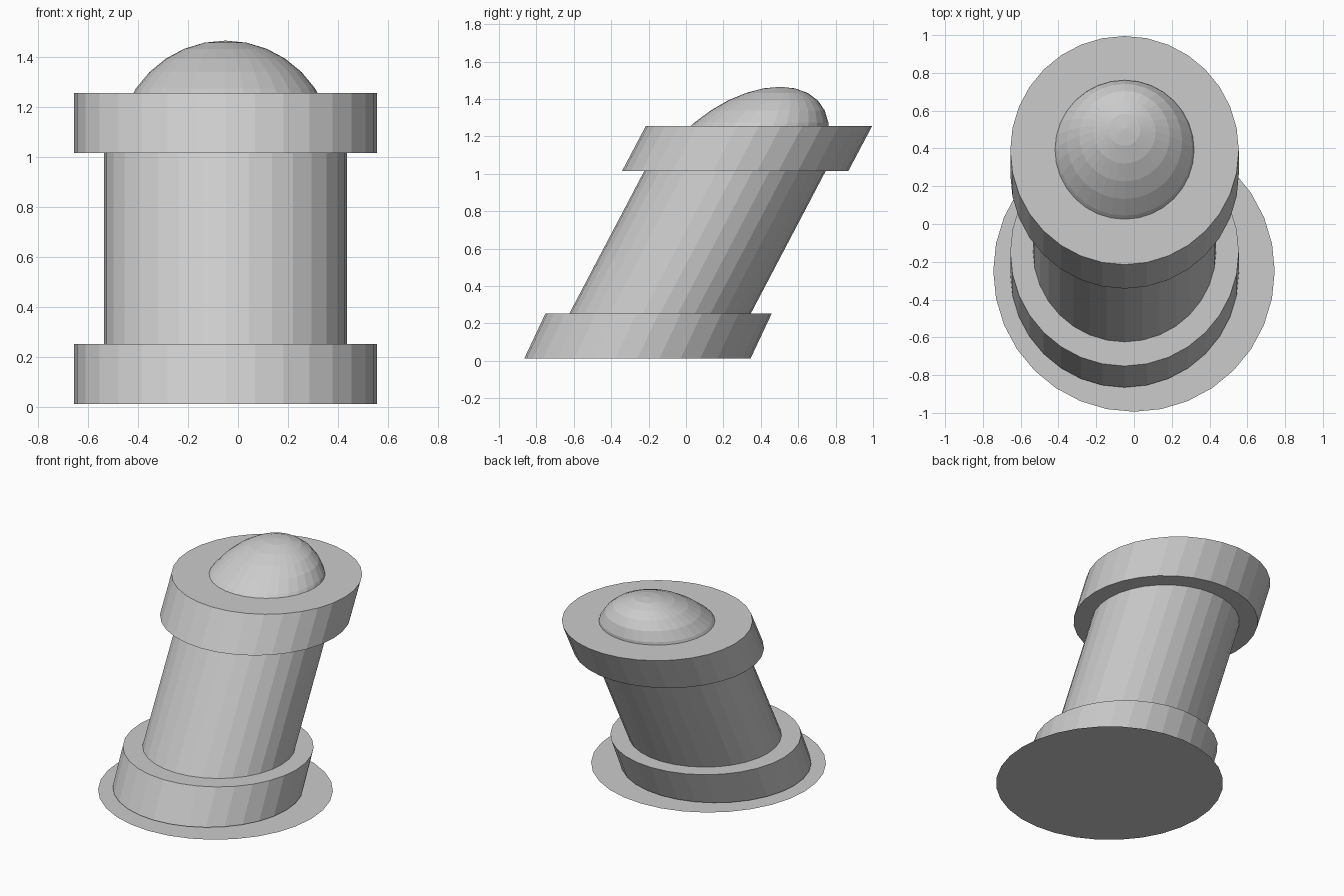
import bpy
import bmesh
from mathutils import Matrix, Vector

cube = bpy.data.objects.get("Cube")
if cube:
    bpy.data.objects.remove(cube, do_unlink=True)

# Single flat colour
grey = bpy.data.materials.new("plain_grey")
grey.use_nodes = True
colour = (0.6, 0.6, 0.6, 1)
grey.diffuse_color = colour
grey.node_tree.nodes["Principled BSDF"].inputs["Base Color"].default_value = colour

SIDES = 32
AXIS_X = -0.05


def lean(slope):
    """Shear that pushes y back as z rises."""
    m = Matrix.Identity(4)
    m[1][2] = slope
    return m


def finish(name, bm):
    mesh = bpy.data.meshes.new(name)
    bm.to_mesh(mesh)
    bm.free()
    mesh.materials.append(grey)
    obj = bpy.data.objects.new(name, mesh)
    bpy.context.collection.objects.link(obj)
    return obj


def leaning_cylinder(name, radius, z0, z1, y0, y1):
    """Cylinder with level ends whose axis runs from (y0, z0) to (y1, z1)."""
    bm = bmesh.new()
    height = z1 - z0
    place = Matrix.Translation((AXIS_X, (y0 + y1) / 2, (z0 + z1) / 2))
    bmesh.ops.create_cone(bm, cap_ends=True, segments=SIDES, radius1=radius,
                          radius2=radius, depth=height,
                          matrix=place @ lean((y1 - y0) / height))
    return finish(name, bm)


# Flat ground disc
bm = bmesh.new()
bmesh.ops.create_circle(bm, cap_ends=True, segments=SIDES, radius=0.745,
                        matrix=Matrix.Translation((0, -0.249, 0)))
finish("base_disc", bm)

# Column and its two collars
leaning_cylinder("lower_collar", 0.605, 0.012, 0.252, -0.26, -0.147)
leaning_cylinder("column", 0.485, 0.252, 1.015, -0.139, 0.262)
leaning_cylinder("upper_collar", 0.605, 1.015, 1.255, 0.263, 0.39)

# Leaning dome: a sphere cut off at the collar's top
bm = bmesh.new()
bmesh.ops.create_uvsphere(bm, u_segments=SIDES, v_segments=16, radius=0.431,
                          matrix=Matrix.Translation((AXIS_X, 0.278, 1.034)) @ lean(0.522))
bmesh.ops.bisect_plane(bm, geom=bm.verts[:] + bm.edges[:] + bm.faces[:],
                       plane_co=Vector((0, 0, 1.25)), plane_no=Vector((0, 0, 1)),
                       clear_inner=True)
finish("dome", bm)
